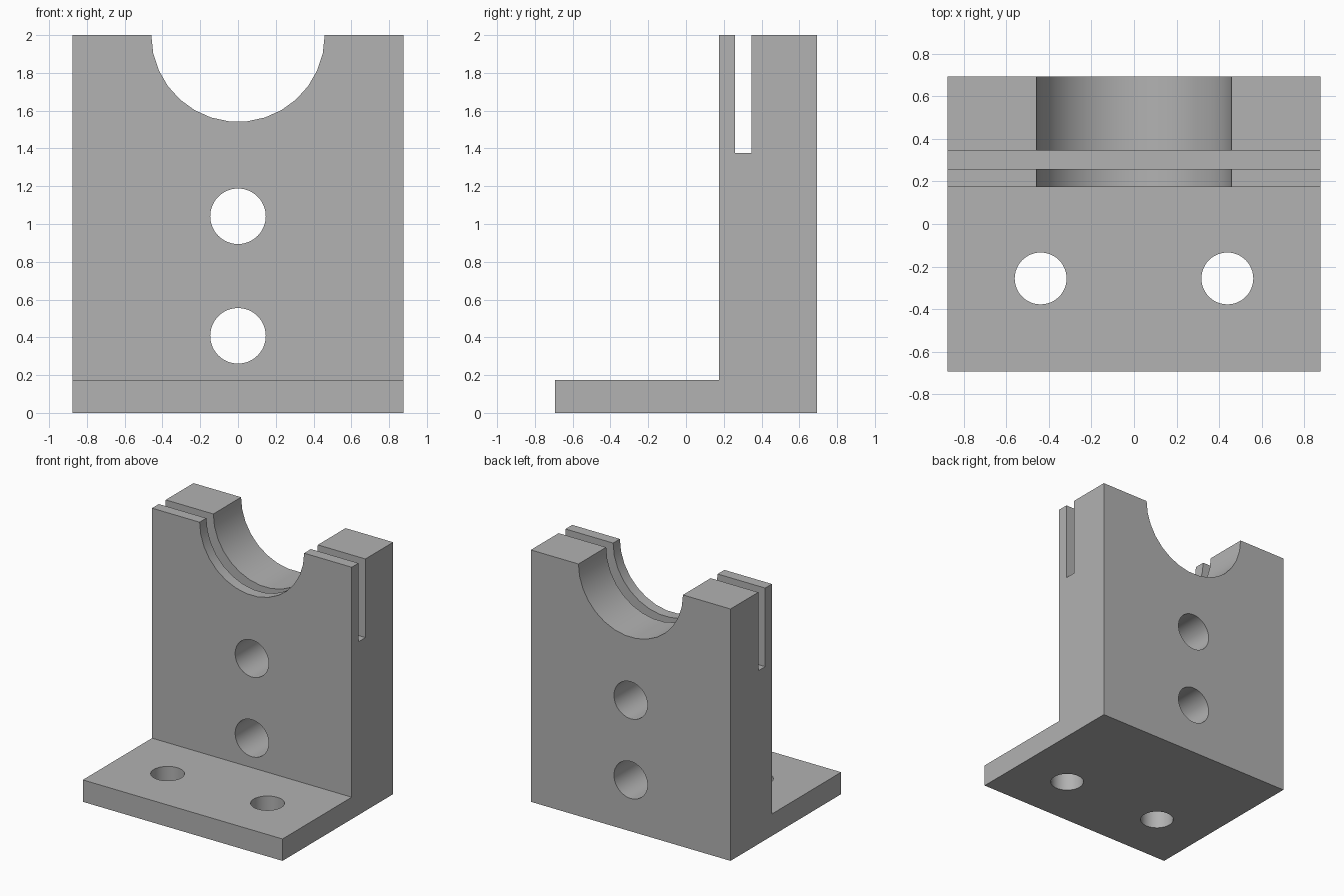
import bpy, bmesh
from math import cos, sin, pi, radians

if "Cube" in bpy.data.objects:
    bpy.data.objects.remove(bpy.data.objects["Cube"], do_unlink=True)

HALF_W, HALF_D, HEIGHT = 0.877, 0.694, 2.0
STEP = 0.174                       # base thickness and wall front position
SLOT_FRONT, SLOT_BACK, SLOT_FLOOR = 0.259, 0.346, 1.376

grey = bpy.data.materials.new("plain_grey")
grey.use_nodes = True
colour = (0.445, 0.445, 0.445, 1)
grey.diffuse_color = colour
grey.node_tree.nodes["Principled BSDF"].inputs["Base Color"].default_value = colour


def prism(name, points, offset):
    """Extrude a flat outline along an offset vector into a closed solid."""
    bm = bmesh.new()
    face = bm.faces.new([bm.verts.new(p) for p in points])
    top = bmesh.ops.extrude_face_region(bm, geom=[face])["geom"]
    verts = [v for v in top if isinstance(v, bmesh.types.BMVert)]
    bmesh.ops.translate(bm, verts=verts, vec=offset)
    bmesh.ops.recalc_face_normals(bm, faces=bm.faces)
    mesh = bpy.data.meshes.new(name)
    bm.to_mesh(mesh)
    bm.free()
    mesh.materials.append(grey)
    obj = bpy.data.objects.new(name, mesh)
    bpy.context.collection.objects.link(obj)
    return obj


def ring(radius, count):
    return [(radius * cos(2 * pi * i / count), radius * sin(2 * pi * i / count))
            for i in range(count)]


def bore_y(name, radius, z, count):
    return prism(name, [(a, -1, z + b) for a, b in ring(radius, count)], (0, 2, 0))


def bore_z(name, radius, x, y, count):
    return prism(name, [(x + a, y + b, -0.2) for a, b in ring(radius, count)], (0, 0, 0.6))


# L-shaped bracket with the slot across the wall top
outline = [(-HALF_D, 0), (HALF_D, 0), (HALF_D, HEIGHT),
           (SLOT_BACK, HEIGHT), (SLOT_BACK, SLOT_FLOOR),
           (SLOT_FRONT, SLOT_FLOOR), (SLOT_FRONT, HEIGHT),
           (STEP, HEIGHT), (STEP, STEP), (-HALF_D, STEP)]
bracket = prism("saddle_bracket", [(-HALF_W, y, z) for y, z in outline],
                (2 * HALF_W, 0, 0))

# Saddle recess, wall holes and base holes
cutters = [bore_y("saddle_cutter", 0.459, HEIGHT, 30),
           bore_y("lower_wall_hole_cutter", 0.147, 0.408, 48),
           bore_y("upper_wall_hole_cutter", 0.147, 1.041, 48)]
for side, label in ((1, "left"), (-1, "right")):
    cutters.append(bore_z(label + "_base_hole_cutter", 0.122, side * 0.439, -0.256, 48))

bpy.ops.object.select_all(action="DESELECT")
bpy.context.view_layer.objects.active = bracket
bracket.select_set(True)
for cutter in cutters:
    cutter.hide_render = True
    mod = bracket.modifiers.new(cutter.name, "BOOLEAN")
    mod.operation = "DIFFERENCE"
    mod.solver = "EXACT"
    mod.object = cutter
    bpy.ops.object.modifier_apply(modifier=mod.name)
    bpy.data.objects.remove(cutter, do_unlink=True)

# Smooth bores with crisp edges
bpy.ops.object.shade_smooth_by_angle(angle=radians(30))
